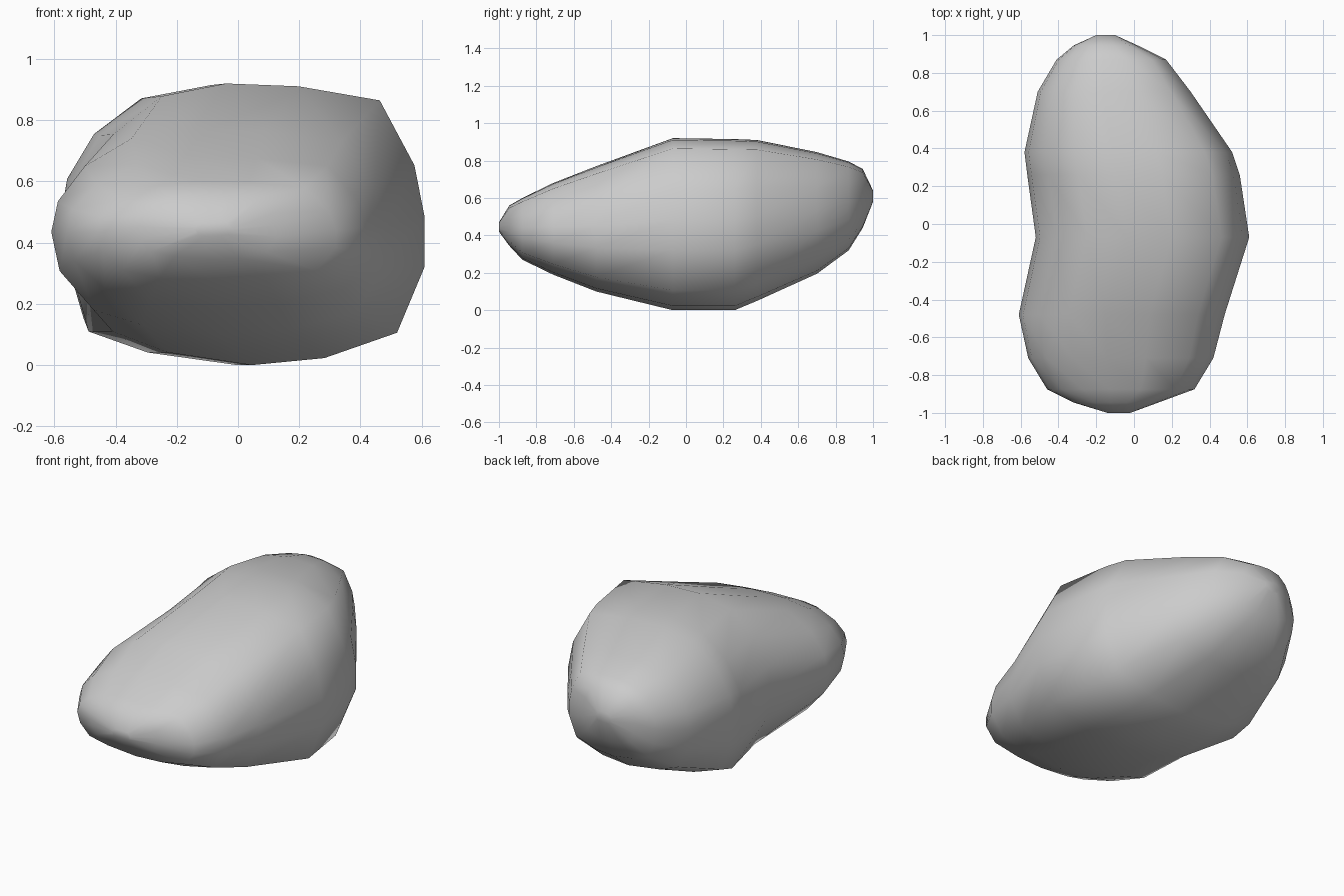
import bpy, bmesh

if "Cube" in bpy.data.objects:
    bpy.data.objects.remove(bpy.data.objects["Cube"])

# Cross-section outline in unit space (x, z), counter-clockwise seen from the front
RING = [(1, -.30), (1, .05), (.94, .42), (.74, .88), (.27, .98), (-.15, 1),
        (-.52, .91), (-.80, .64), (-.96, .30), (-1, .0), (-.95, -.38),
        (-.83, -.76), (-.50, -.91), (0, -1), (.42, -.95), (.84, -.77)]

# Stations along the boulder: y, x left, x right, z bottom, z top, lower-left fullness
STATIONS = [
    (-1.00, -.14, -.02, .42, .47, 1.0),
    (-.945, -.32, .13, .345, .56, 1.0),
    (-.875, -.46, .32, .27, .60, .95),
    (-.71, -.56, .42, .19, .68, .90),
    (-.48, -.61, .48, .10, .77, .90),
    (-.07, -.52, .61, .00, .92, .97),
    (.26, -.565, .56, .00, .915, 1.04),
    (.38, -.58, .52, .05, .91, 1.04),
    (.70, -.51, .30, .195, .845, 1.0),
    (.87, -.41, .17, .32, .795, 1.0),
    (.945, -.32, .02, .44, .755, 1.0),
    (1.00, -.20, -.10, .58, .64, 1.0),
]

bm = bmesh.new()
rings = []
for y, xl, xr, zb, zt, foot in STATIONS:
    cx, hx, cz, hz = (xl + xr) / 2, (xr - xl) / 2, (zb + zt) / 2, (zt - zb) / 2
    ring = []
    for u, v in RING:
        if u < 0 and v < -.5:
            u *= foot
        ring.append(bm.verts.new((cx + u * hx, y, cz + v * hz)))
    rings.append(ring)

# Skin between stations, then close both tips
n = len(RING)
for a, b in zip(rings, rings[1:]):
    for i in range(n):
        j = (i + 1) % n
        bm.faces.new((a[i], a[j], b[j], b[i]))
bm.faces.new(rings[0])
bm.faces.new(rings[-1])
bmesh.ops.recalc_face_normals(bm, faces=bm.faces)
for f in bm.faces:
    f.smooth = True

mesh = bpy.data.meshes.new("boulder")
bm.to_mesh(mesh)
bm.free()
boulder = bpy.data.objects.new("boulder", mesh)
bpy.context.collection.objects.link(boulder)
